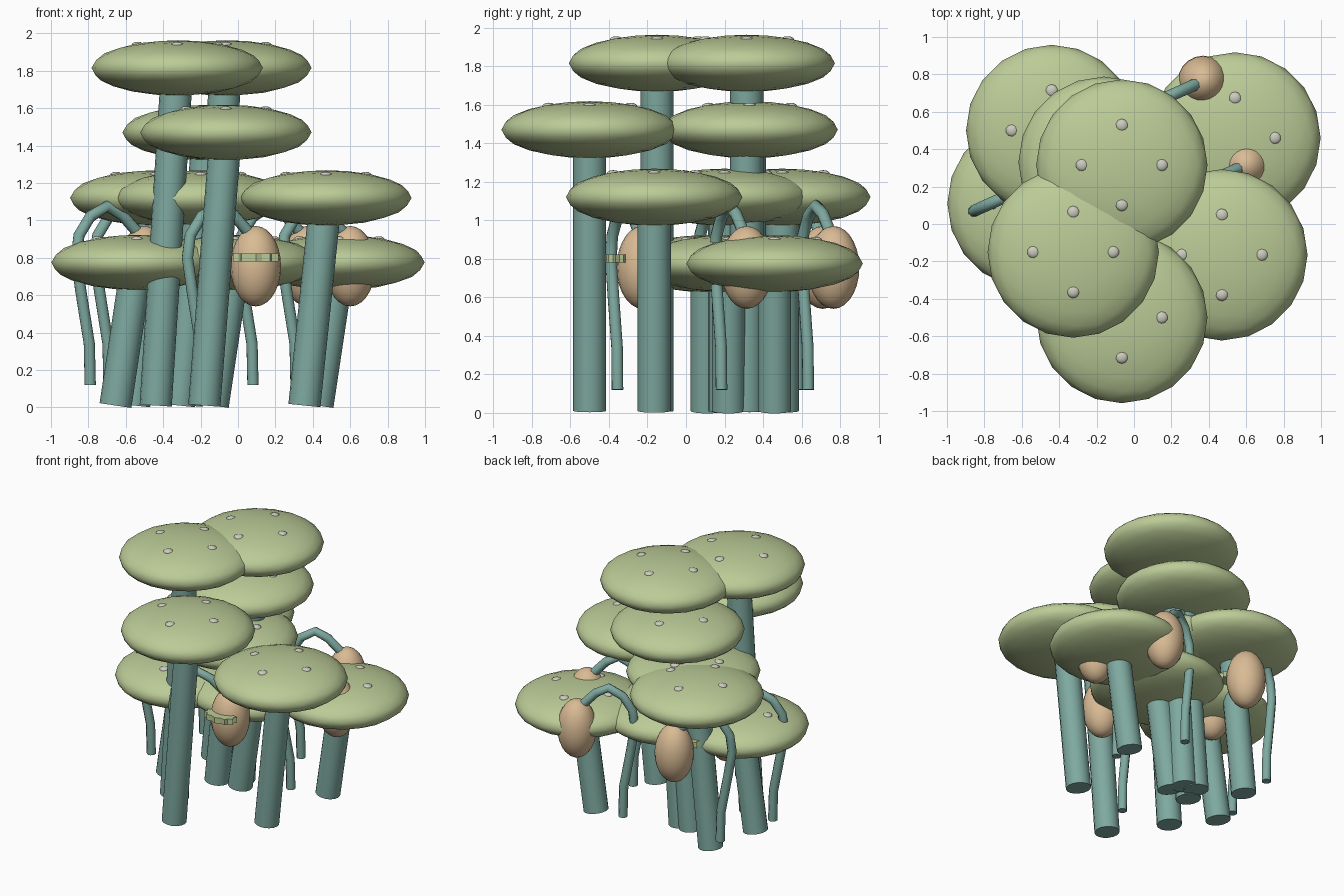
import bpy, bmesh, math
from mathutils import Vector, Matrix

if "Cube" in bpy.data.objects:
    bpy.data.objects.remove(bpy.data.objects["Cube"], do_unlink=True)


def material(name, rgb):
    m = bpy.data.materials.new(name)
    m.use_nodes = True
    color = (*rgb, 1)
    m.diffuse_color = color
    m.node_tree.nodes["Principled BSDF"].inputs["Base Color"].default_value = color
    return m


GREEN = material("leaf green", (0.50, 0.60, 0.31))
TEAL = material("stem teal", (0.21, 0.40, 0.35))
TAN = material("pod tan", (0.70, 0.50, 0.30))
PALE = material("spot grey", (0.60, 0.60, 0.52))


def add(name, bm, mat, angle=40):
    mesh = bpy.data.meshes.new(name)
    bmesh.ops.recalc_face_normals(bm, faces=bm.faces)
    bm.to_mesh(mesh)
    bm.free()
    mesh.materials.append(mat)
    ob = bpy.data.objects.new(name, mesh)
    bpy.context.collection.objects.link(ob)
    smooth(ob, angle)
    return ob


def smooth(ob, angle):
    bpy.ops.object.select_all(action="DESELECT")
    ob.select_set(True)
    bpy.context.view_layer.objects.active = ob
    bpy.ops.object.shade_smooth_by_angle(angle=math.radians(angle))


def placed(center, size):
    return Matrix.Translation(center) @ Matrix.Diagonal((*size, 1))


# Mushroom: leaning trunk, flattened cap and four pale spots
def mushroom(name, x, y, z):
    base, top = Vector((x - 0.115, y, 0.01)), Vector((x, y, z))
    axis = top - base
    turn = axis.to_track_quat("Z", "Y").to_matrix().to_4x4()
    bm = bmesh.new()
    bmesh.ops.create_cone(bm, cap_ends=True, segments=16, radius1=0.086, radius2=0.086,
                          depth=axis.length, matrix=Matrix.Translation((base + top) / 2) @ turn)
    add(name + "_trunk", bm, TEAL)

    bm = bmesh.new()
    bmesh.ops.create_icosphere(bm, subdivisions=3, radius=1,
                               matrix=placed(top, (0.458, 0.458, 0.148)))
    add(name + "_cap", bm, GREEN, 60)

    bm = bmesh.new()
    for i in range(4):
        a = i * math.pi / 2
        spot = top + Vector((0.212 * math.cos(a), 0.212 * math.sin(a), 0.122))
        bmesh.ops.create_uvsphere(bm, u_segments=10, v_segments=6, radius=1,
                                  matrix=placed(spot, (0.035, 0.035, 0.018)))
    add(name + "_spots", bm, PALE, 60)


# Arched stalk profile: sideways reach from the pod, and height
STALK = [(0.0, 0.9), (0.05, 0.95), (0.12, 1.03), (0.2, 1.075), (0.29, 1.02), (0.35, 0.92),
         (0.365, 0.8), (0.34, 0.62), (0.295, 0.34), (0.29, 0.12)]


# Hanging pod: egg, scalloped leaf on its front, arched stalk
def pod(name, x, y):
    bm = bmesh.new()
    bmesh.ops.create_uvsphere(bm, u_segments=20, v_segments=14, radius=1,
                              matrix=placed((x, y, 0.755), (0.135, 0.135, 0.215)))
    add(name + "_egg", bm, TAN, 60)

    bm = bmesh.new()
    ring = []
    count = 20
    for i in range(count):
        a = i * math.tau / count
        r = 1 if i % 2 else 0.82
        ring.append(bm.verts.new((x + 0.128 * r * math.cos(a),
                                  y - 0.12 + 0.07 * r * math.sin(a), 0.78)))
    face = bm.faces.new(ring)
    lifted = bmesh.ops.extrude_face_region(bm, geom=[face])["geom"]
    top = [v for v in lifted if isinstance(v, bmesh.types.BMVert)]
    bmesh.ops.translate(bm, verts=top, vec=(0, 0, 0.042))
    add(name + "_leaf", bm, GREEN, 20)

    curve = bpy.data.curves.new(name + "_stalk", "CURVE")
    curve.dimensions = "3D"
    curve.bevel_depth = 0.032
    curve.bevel_resolution = 2
    curve.use_fill_caps = True
    line = curve.splines.new("POLY")
    line.points.add(len(STALK) - 1)
    for p, (reach, z) in zip(line.points, STALK):
        p.co = (x - reach, y - 0.45 * reach, z, 1)
    curve.materials.append(TEAL)
    ob = bpy.data.objects.new(name + "_stalk", curve)
    bpy.context.collection.objects.link(ob)
    bpy.ops.object.select_all(action="DESELECT")
    ob.select_set(True)
    bpy.context.view_layer.objects.active = ob
    bpy.ops.object.convert(target="MESH")
    smooth(bpy.context.view_layer.objects.active, 50)


# Four tiers of caps, lowest first
TIERS = {
    0.775: [(-0.54, 0.11), (0.54, 0.46), (-0.02, 0.22)],
    1.12: [(-0.44, 0.5), (0.47, -0.165), (-0.2, 0.2)],
    1.47: [(-0.065, -0.5), (-0.16, 0.33)],
    1.815: [(-0.325, -0.15), (-0.065, 0.315)],
}
for tier, (z, spots) in enumerate(TIERS.items(), 1):
    for i, (x, y) in enumerate(spots, 1):
        mushroom(f"mushroom_tier{tier}_{i}", x, y, z)

PODS = [(0.095, -0.225), (0.6, 0.315), (0.37, 0.765), (-0.4, 0.71), (-0.5, 0.23)]
for i, (x, y) in enumerate(PODS, 1):
    pod(f"pod_{i}", x, y)
